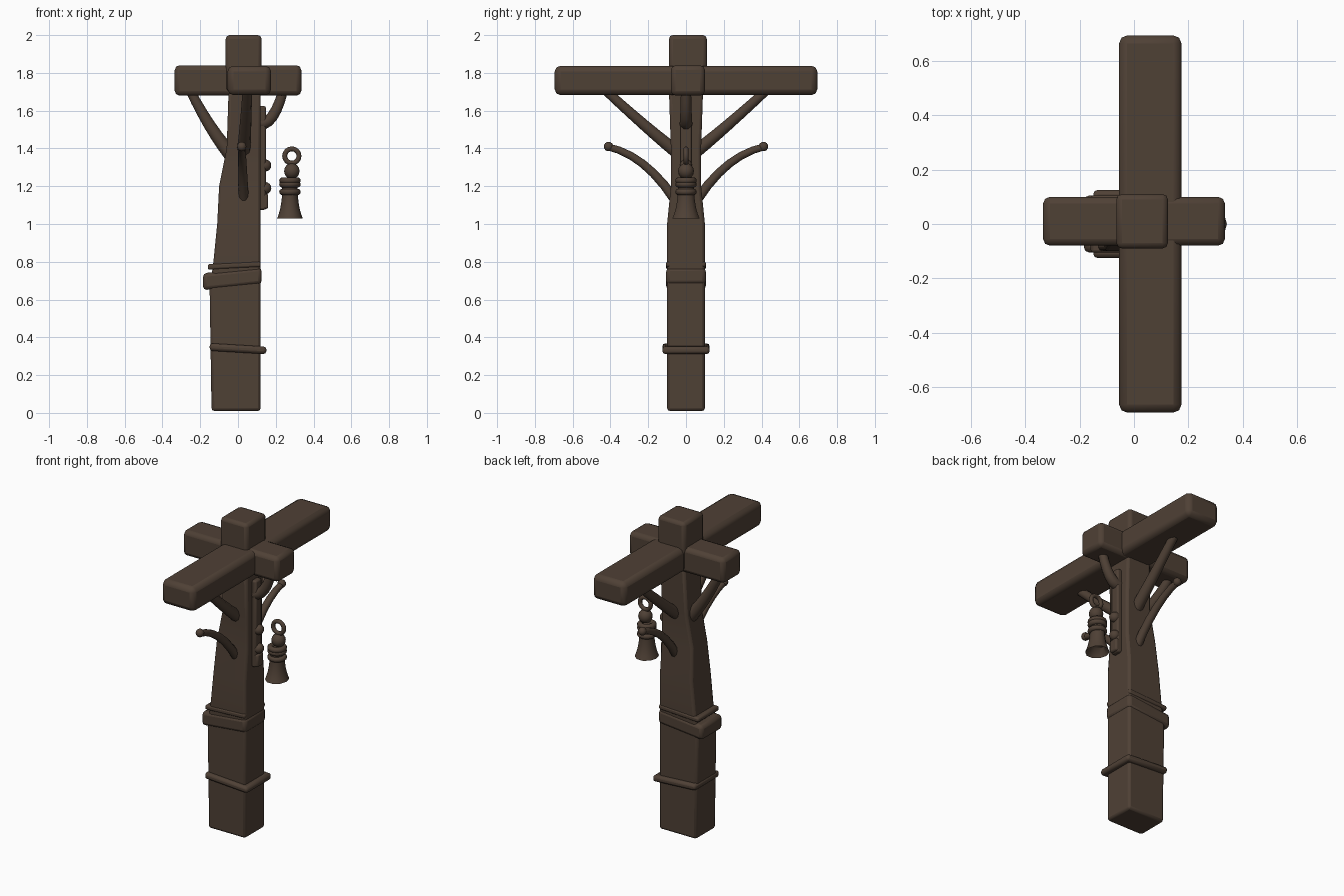
import bpy, bmesh, math
from mathutils import Vector, Matrix

default_cube = bpy.data.objects.get("Cube")
if default_cube:
    bpy.data.objects.remove(default_cube)

wood = bpy.data.materials.new("weathered_brown")
wood.use_nodes = True
brown = (0.078, 0.052, 0.036, 1)
wood.diffuse_color = brown
wood.node_tree.nodes["Principled BSDF"].inputs["Base Color"].default_value = brown


def finish(name, bm, bevel=0):
    """Turn the bmesh into a smooth object, optionally with softened edges."""
    bmesh.ops.recalc_face_normals(bm, faces=bm.faces)
    mesh = bpy.data.meshes.new(name)
    bm.to_mesh(mesh)
    bm.free()
    mesh.materials.append(wood)
    mesh.shade_smooth()
    mesh.set_sharp_from_angle(angle=math.radians(60))
    part = bpy.data.objects.new(name, mesh)
    bpy.context.collection.objects.link(part)
    if bevel:
        soften = part.modifiers.new("soft_edges", "BEVEL")
        soften.width = bevel
        soften.segments = 2
        soften.limit_method = "ANGLE"
        soften.angle_limit = math.radians(50)
    return part


def skin(bm, rings, caps=True):
    """Bridge a list of point rings into a surface."""
    loops = [[bm.verts.new(point) for point in ring] for ring in rings]
    count = len(loops[0])
    for lower, upper in zip(loops, loops[1:]):
        for i in range(count):
            j = (i + 1) % count
            bm.faces.new((lower[i], lower[j], upper[j], upper[i]))
    if caps:
        bm.faces.new(loops[0])
        bm.faces.new(loops[-1])


def circle(centre, side, up, radius, sides=10):
    turns = [math.tau * k / sides for k in range(sides)]
    return [centre + radius * (math.cos(t) * side + math.sin(t) * up) for t in turns]


def timber(name, centre, size, bevel=0.02, tilt=0):
    """Hewn block; tilt slopes it along x."""
    bm = bmesh.new()
    bmesh.ops.create_cube(bm, size=1)
    bmesh.ops.scale(bm, vec=size, verts=bm.verts)
    for vert in bm.verts:
        vert.co.z += tilt * vert.co.x
    part = finish(name, bm, bevel)
    part.location = centre
    return part


def branch(name, start, bend, end, thick, thin, steps=6):
    """Tapered limb along a quadratic curve."""
    a, b, c = Vector(start), Vector(bend), Vector(end)
    rings = []
    for i in range(steps + 1):
        t = i / steps
        centre = a.lerp(b, t).lerp(b.lerp(c, t), t)
        along = (b - a).lerp(c - b, t).normalized()
        side = along.orthogonal().normalized()
        if abs(a.x - c.x) > abs(a.y - c.y):
            side = Vector((0, 1, 0))
        else:
            side = Vector((1, 0, 0))
        side = (side - along * side.dot(along)).normalized()
        radius = thick + (thin - thick) * t
        rings.append(circle(centre, side, along.cross(side), radius))
    bm = bmesh.new()
    skin(bm, rings)
    return finish(name, bm)


def ball(name, centre, radius):
    bm = bmesh.new()
    bmesh.ops.create_uvsphere(bm, u_segments=14, v_segments=8, radius=radius)
    part = finish(name, bm)
    part.location = centre
    return part


def hoop(name, centre, radius, thickness, upright=False, sides=16):
    """Torus lying flat, or standing to face the front."""
    bm = bmesh.new()
    up = Vector((0, 0, 1))
    rings = []
    for i in range(sides):
        angle = math.tau * i / sides
        out = Vector((math.cos(angle), math.sin(angle), 0))
        rings.append(circle(out * radius, out, up, thickness))
    skin(bm, rings + rings[:1], caps=False)
    bmesh.ops.remove_doubles(bm, verts=bm.verts, dist=0.0001)
    if upright:
        turn = Matrix.Rotation(math.pi / 2, 3, "X")
        bmesh.ops.rotate(bm, matrix=turn, verts=bm.verts)
    part = finish(name, bm)
    part.location = centre
    return part


# Post: near side stays plumb while the other side leans in; (height, lean, half depth)
right_edge = 0.12
sections = [(0.01, -0.14, 0.1), (0.65, -0.15, 0.1), (0.8, -0.13, 0.1), (1, -0.11, 0.1),
            (1.2, -0.1, 0.08), (1.4, -0.06, 0.08), (1.7, -0.05, 0.09)]
bm = bmesh.new()
skin(bm, [[(left, -half, z), (right_edge, -half, z), (right_edge, half, z), (left, half, z)]
          for z, left, half in sections])
finish("post", bm, bevel=0.015)
timber("post_cap", (0.03, 0.01, 1.85), (0.19, 0.2, 0.3))

# Crossed beams
timber("long_beam", (0.06, 0, 1.76), (0.23, 1.39, 0.155), bevel=0.03)
timber("short_beam", (0, 0.01, 1.76), (0.67, 0.18, 0.16), bevel=0.025)

# Bands around the post
timber("lower_band", (0, 0, 0.34), (0.3, 0.25, 0.04), bevel=0.015, tilt=-0.06)
timber("wide_band", (-0.03, 0, 0.71), (0.31, 0.21, 0.09), tilt=0.1)
timber("upper_band", (-0.02, 0, 0.78), (0.28, 0.21, 0.03), bevel=0.01, tilt=0.05)

# Braces and bare limbs, mirrored front to back
for label, s in (("front", -1), ("back", 1)):
    branch(label + "_brace", (0.03, 0.06 * s, 1.39), (0.04, 0.2 * s, 1.5),
           (0.05, 0.44 * s, 1.72), 0.036, 0.025)
    branch(label + "_limb", (0.03, 0.06 * s, 1.13), (0.02, 0.22 * s, 1.37),
           (0.02, 0.42 * s, 1.41), 0.027, 0.019)
    ball(label + "_limb_tip", (0.02, 0.41 * s, 1.41), 0.025)

# Braces under the short beam
branch("right_brace", (-0.04, 0.01, 1.37), (-0.15, 0.01, 1.5), (-0.26, 0.01, 1.72), 0.04, 0.025)
branch("left_brace", (0.11, 0, 1.53), (0.19, 0, 1.52), (0.24, 0, 1.71), 0.035, 0.027)

# Knotted plank on the left face
timber("side_plank", (0.125, 0, 1.35), (0.045, 0.06, 0.55), bevel=0.01)
timber("plank_foot", (0.14, 0, 1.12), (0.04, 0.06, 0.08), bevel=0.01)
for label, z in (("lower", 1.19), ("upper", 1.31)):
    ball(label + "_plank_knot", (0.145, 0, z), 0.032)

# Lantern: flared hollow bell, rings, knob and hanging loop
middle = 0.275
foot, bell_height = 1.03, 0.2
x_dir, y_dir = Vector((1, 0, 0)), Vector((0, 1, 0))
bell = [circle(Vector((middle, 0, foot + bell_height / 4)), x_dir, y_dir, 0.04)]
for i in range(9):
    t = i / 8
    radius = 0.045 + 0.03 * (1 - t) ** 3
    bell.append(circle(Vector((middle, 0, foot + bell_height * t)), x_dir * 0.9, y_dir, radius))
bm = bmesh.new()
skin(bm, bell)
finish("lantern_bell", bm)
for label, z in (("lower", 1.17), ("upper", 1.21), ("top", 1.23)):
    hoop(label + "_lantern_ring", (middle, 0, z), 0.04, 0.017)
ball("lantern_knob", (middle + 0.01, 0, 1.28), 0.042)
hoop("lantern_loop", (middle + 0.01, 0, 1.36), 0.038, 0.013, upright=True)
